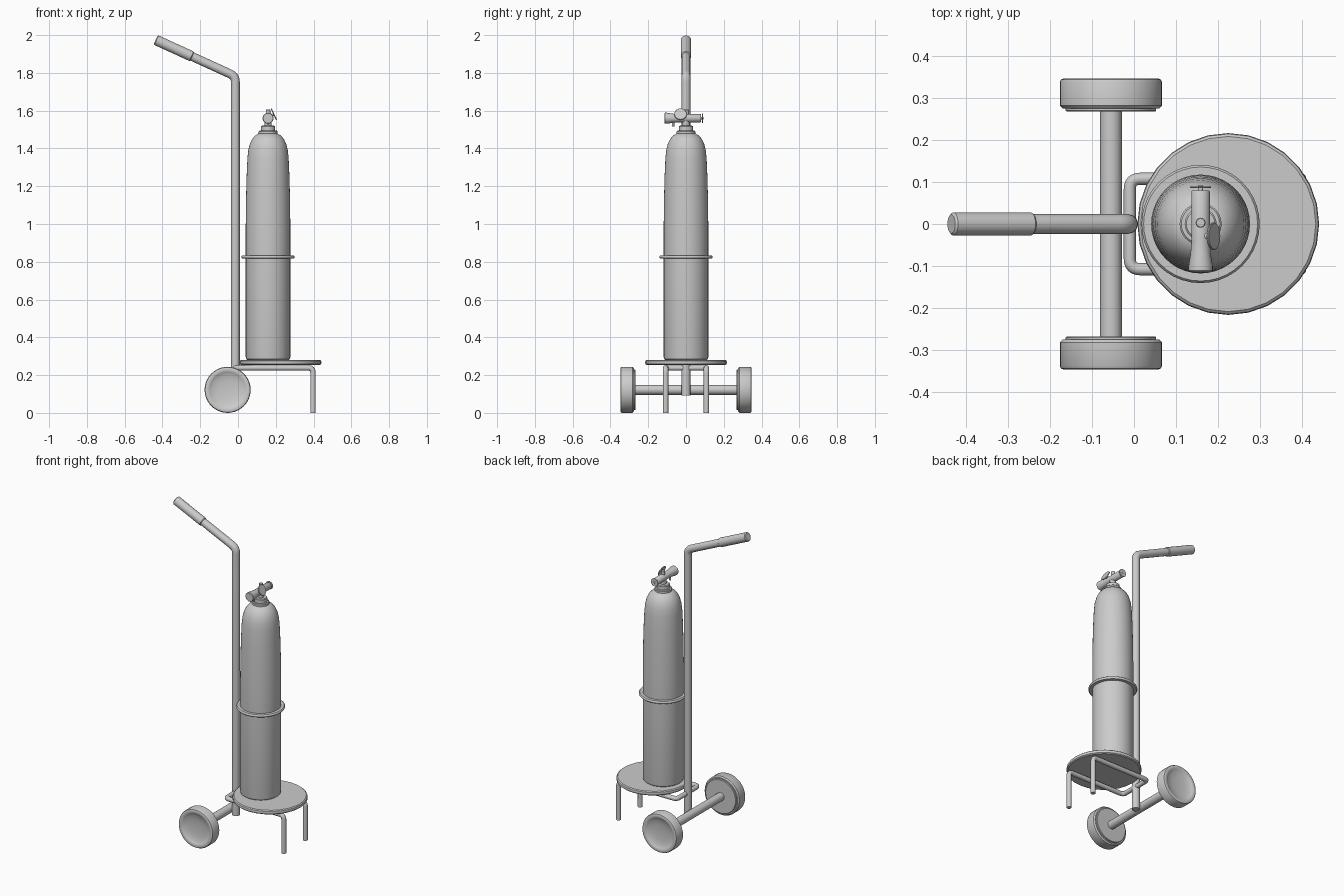
import bpy, bmesh, math
from mathutils import Vector

cube = bpy.data.objects.get("Cube")
if cube:
    bpy.data.objects.remove(cube, do_unlink=True)

grey = bpy.data.materials.new("plain_grey")
grey.use_nodes = True
GREY = (0.6, 0.6, 0.6, 1)
grey.diffuse_color = GREY
grey.node_tree.nodes["Principled BSDF"].inputs["Base Color"].default_value = GREY


def finish(obj, angle=35):
    obj.data.materials.clear()
    obj.data.materials.append(grey)
    bpy.ops.object.select_all(action='DESELECT')
    obj.select_set(True)
    bpy.context.view_layer.objects.active = obj
    bpy.ops.object.shade_smooth_by_angle(angle=math.radians(angle))
    return obj


def lathe(name, profile, centre, axis=(0, 0, 1), sides=32):
    """Spin (radius, height) points around an axis through centre."""
    bm = bmesh.new()
    verts = [bm.verts.new((r, 0, h)) for r, h in profile]
    edges = [bm.edges.new(pair) for pair in zip(verts, verts[1:])]
    bmesh.ops.spin(bm, geom=verts + edges, cent=(0, 0, 0), axis=(0, 0, 1),
                   angle=2 * math.pi, steps=sides)
    bmesh.ops.remove_doubles(bm, verts=bm.verts, dist=0.00005)
    bmesh.ops.recalc_face_normals(bm, faces=bm.faces)
    mesh = bpy.data.meshes.new(name)
    bm.to_mesh(mesh)
    bm.free()
    obj = bpy.data.objects.new(name, mesh)
    bpy.context.collection.objects.link(obj)
    obj.location = centre
    obj.rotation_euler = Vector(axis).to_track_quat('Z', 'Y').to_euler()
    return finish(obj)


def rod(name, start, end, radius, bevel=0.003, sides=24):
    """Straight bar with softened ends."""
    a, b = Vector(start), Vector(end)
    length = (b - a).length
    profile = [(0, 0), (radius - bevel, 0), (radius, bevel),
               (radius, length - bevel), (radius - bevel, length), (0, length)]
    return lathe(name, profile, a, b - a, sides)


def bent_tube(name, points, radius, bend):
    """Tube along a path whose inner corners are rounded."""
    pts = [Vector(p) for p in points]
    path = [pts[0]]
    for before, corner, after in zip(pts, pts[1:], pts[2:]):
        a = corner + (before - corner).normalized() * bend
        b = corner + (after - corner).normalized() * bend
        for i in range(7):
            t = i / 6
            path.append(a * (1 - t) ** 2 + corner * 2 * t * (1 - t) + b * t ** 2)
    path.append(pts[-1])
    curve = bpy.data.curves.new(name, 'CURVE')
    curve.dimensions = '3D'
    curve.bevel_depth = radius
    curve.bevel_resolution = 4
    curve.use_fill_caps = True
    spline = curve.splines.new('POLY')
    spline.points.add(len(path) - 1)
    for point, co in zip(spline.points, path):
        point.co = (*co, 1)
    obj = bpy.data.objects.new(name, curve)
    bpy.context.collection.objects.link(obj)
    bpy.ops.object.select_all(action='DESELECT')
    obj.select_set(True)
    bpy.context.view_layer.objects.active = obj
    bpy.ops.object.convert(target='MESH')
    return finish(bpy.context.view_layer.objects.active)


# Upright pole bent into a handle
corner = Vector((-0.014, 0, 1.782))
tip = Vector((-0.436, 0, 1.975))
bent_tube("pole", [(-0.014, 0, 0.093), corner, corner.lerp(tip, 0.9)], 0.0235, 0.03)
rod("handle_grip", corner.lerp(tip, 0.54), tip, 0.0275, 0.005)

# Axle and wheels
WHEEL_X, WHEEL_Z = -0.055, 0.122
rod("axle", (WHEEL_X, -0.29, WHEEL_Z), (WHEEL_X, 0.29, WHEEL_Z), 0.026)
wheel_profile = [(0, -0.008), (0.105, -0.008), (0.108, -0.005), (0.108, 0),
                 (0.115, 0), (0.122, 0.007), (0.122, 0.063), (0.119, 0.069),
                 (0.114, 0.071), (0.1, 0.071), (0.094, 0.067), (0.08, 0.061),
                 (0.05, 0.056), (0, 0.054)]
for side, label in ((1, "back"), (-1, "front")):
    lathe(label + "_wheel", wheel_profile, (WHEEL_X, side * 0.276, WHEEL_Z),
          (0, side, 0), 40)

# Bent tube frame with two legs
LEG_X, LEG_Y, RAIL_Z = 0.397, 0.108, 0.238
bent_tube("leg_frame", [(LEG_X, -LEG_Y, 0), (LEG_X, -LEG_Y, RAIL_Z),
                        (-0.01, -LEG_Y, RAIL_Z), (-0.01, LEG_Y, RAIL_Z),
                        (LEG_X, LEG_Y, RAIL_Z), (LEG_X, LEG_Y, 0)], 0.0145, 0.025)

# Round base plate
lathe("base_plate", [(0, 0), (0.209, 0), (0.215, 0.005), (0.217, 0.013),
                     (0.215, 0.021), (0.209, 0.026), (0, 0.026)],
      (0.225, 0, 0.254), sides=28)

# Gas bottle and its retaining hoop
BOTTLE_X = 0.159
lathe("bottle", [(0, 0.28), (0.11, 0.28), (0.116, 0.285), (0.118, 0.295),
                 (0.118, 1.0), (0.116, 1.15), (0.113, 1.26), (0.109, 1.35),
                 (0.104, 1.395), (0.096, 1.425), (0.084, 1.45), (0.068, 1.468),
                 (0.05, 1.479), (0, 1.482)], (BOTTLE_X, 0, 0), sides=40)
lathe("bottle_hoop", [(0.115, 0.818), (0.136, 0.818), (0.14, 0.822),
                      (0.141, 0.826), (0.14, 0.83), (0.136, 0.834),
                      (0.115, 0.834), (0.115, 0.818)], (BOTTLE_X, 0, 0), sides=40)
bpy.context.view_layer.update()

# Stepped collar and valve stem
lathe("neck_collar", [(0, 1.47), (0.05, 1.47), (0.05, 1.49), (0.046, 1.494),
                      (0.038, 1.494), (0.038, 1.516), (0.034, 1.52), (0.018, 1.521),
                      (0.018, 1.55), (0, 1.55)], (BOTTLE_X, 0, 0))

# Valve body lying front to back, flared at the front
VALVE_Z = 1.56
lathe("valve_body", [(0, -0.08), (0.02, -0.08), (0.022, -0.077), (0.022, 0.04),
                     (0.024, 0.07), (0.029, 0.1), (0.029, 0.111), (0.026, 0.114),
                     (0, 0.114)], (BOTTLE_X, 0, VALVE_Z), (0, -1, 0), 24)
rod("valve_spindle", (BOTTLE_X, 0.075, VALVE_Z), (BOTTLE_X, 0.092, VALVE_Z), 0.006, 0.001, 12)
rod("valve_handwheel", (BOTTLE_X, 0.086, VALVE_Z), (BOTTLE_X, 0.09, VALVE_Z), 0.025, 0.001)
rod("top_cap", (BOTTLE_X, 0.003, VALVE_Z), (BOTTLE_X, 0.003, 1.605), 0.012, 0.002, 16)
rod("lower_pin", (BOTTLE_X, -0.068, 1.515), (BOTTLE_X, -0.068, VALVE_Z), 0.006, 0.001, 12)

# Tilted pressure gauge on a short stub
gauge = Vector((0.187, -0.029, 1.58))
facing = Vector((0.9, 0, 0.43)).normalized()
rod("gauge_stub", gauge - facing * 0.02, gauge, 0.008, 0.001, 12)
rod("gauge_dial", gauge, gauge + facing * 0.006, 0.033, 0.0015)
